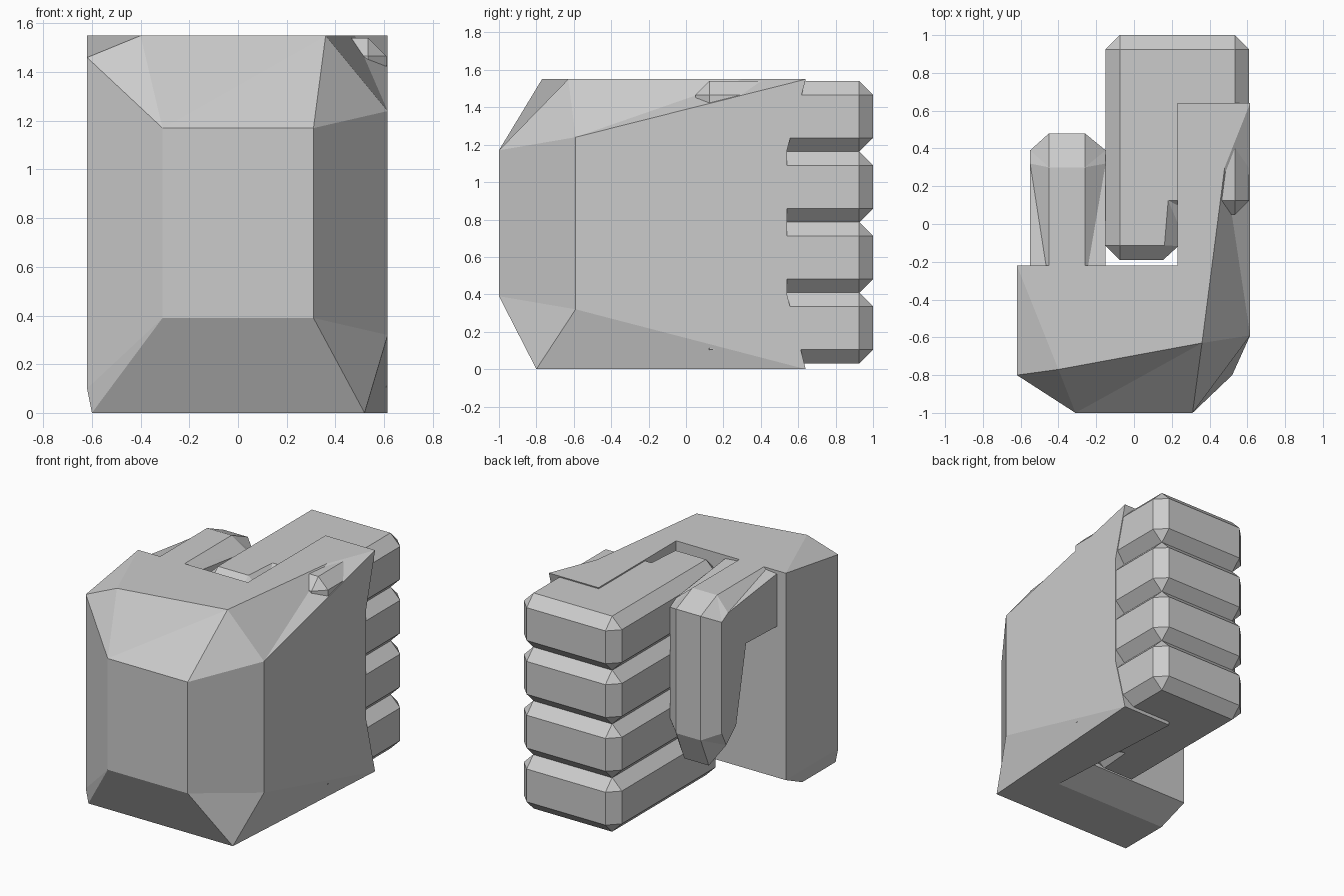
import bpy, bmesh, math

if "Cube" in bpy.data.objects:
    bpy.data.objects.remove(bpy.data.objects["Cube"])


def finish(name, bm):
    """Clean the mesh, fix normals and create a flat shaded object."""
    bmesh.ops.remove_doubles(bm, verts=bm.verts[:], dist=0.001)
    bmesh.ops.dissolve_limit(bm, angle_limit=math.radians(0.5),
                             verts=bm.verts[:], edges=bm.edges[:])
    bmesh.ops.recalc_face_normals(bm, faces=bm.faces[:])
    mesh = bpy.data.meshes.new(name)
    bm.to_mesh(mesh)
    bm.free()
    obj = bpy.data.objects.new(name, mesh)
    bpy.context.collection.objects.link(obj)
    return obj


def loft(name, rings):
    """Closed skin over rings of equal size, capped at both ends."""
    bm = bmesh.new()
    loops = [[bm.verts.new(p) for p in ring] for ring in rings]
    n = len(loops[0])
    last = len(loops) - 2
    for k in range(last + 1):
        a, b = loops[k], loops[k + 1]
        for i in range(n):
            j = (i + 1) % n
            if k == last:          # split towards the end cap
                tris = ((a[i], a[j], b[j]), (a[i], b[j], b[i]))
            else:                  # mirrored split
                tris = ((a[i], a[j], b[i]), (a[j], b[j], b[i]))
            for t in tris:
                bm.faces.new(t)
    bm.faces.new(loops[0])
    bm.faces.new(loops[-1])
    return finish(name, bm)


# Palm: vertical columns around the outline, each bottom, low, high, top
columns = [
    [(-.60, -.80, 0), (-.31, -1, .39), (-.31, -1, 1.17), (-.40, -.77, 1.55)],
    [(.52, -.80, 0), (.31, -1, .39), (.31, -1, 1.17), (.36, -.63, 1.55)],
    [(.52, -.80, 0), (.615, -.59, .32), (.615, -.59, 1.24), (.36, -.63, 1.55)],
    [(.52, -.80, 0), (.615, -.59, .32), (.615, -.59, 1.24), (.48, .30, 1.55)],
    [(.615, .64, 0), (.615, .54, .40), (.615, .54, 1.17), (.615, .64, 1.55)],
    [(.23, .64, 0), (.23, .54, .40), (.23, .54, 1.17), (.23, .64, 1.55)],
    [(.29, -.43, 0), (.23, -.22, .10), (.23, -.22, 1.17), (.23, -.22, 1.55)],
    [(-.60, -.43, 0), (-.62, -.22, .10), (-.62, -.22, 1.55), (-.62, -.22, 1.55)],
    [(-.60, -.80, 0), (-.62, -.80, .10), (-.62, -.80, 1.46), (-.40, -.77, 1.55)],
]
loft("palm", list(zip(*columns)))

# Thumb: hooked side profile (y, z), narrower on both flanks
core = [(-.32, 1.55), (.30, 1.55), (.48, 1.47), (.48, .60),
        (.39, .39), (.25, .50), (.10, 1.10), (-.32, 1.08)]
flank = [(-.32, 1.54), (.32, 1.46), (.39, 1.42), (.39, .64),
         (.34, .54), (.23, .64), (.12, 1.17), (-.32, 1.155)]
loft("thumb", [[(x, y, z) for y, z in prof] for x, prof in
               ((-.55, flank), (-.45, core), (-.26, core), (-.15, flank))])

# Curled fingers: four stacked chamfered blocks with a step at the knuckle
outline = [(-.15, -.19), (.23, -.19), (.25, .05), (.61, .05), (.61, 1), (-.15, 1)]
for i in range(4):
    bm = bmesh.new()
    face = bm.faces.new([bm.verts.new((x, y, .03 + i * .377)) for x, y in outline])
    top = bmesh.ops.extrude_face_region(bm, geom=[face])["geom"]
    bmesh.ops.translate(bm, vec=(0, 0, .38),
                        verts=[v for v in top if isinstance(v, bmesh.types.BMVert)])
    bmesh.ops.recalc_face_normals(bm, faces=bm.faces[:])
    bmesh.ops.bevel(bm, geom=bm.edges[:], offset=.075, offset_type='OFFSET',
                    segments=1, profile=.5, affect='EDGES')
    finish(f"finger_{i + 1}", bm)
